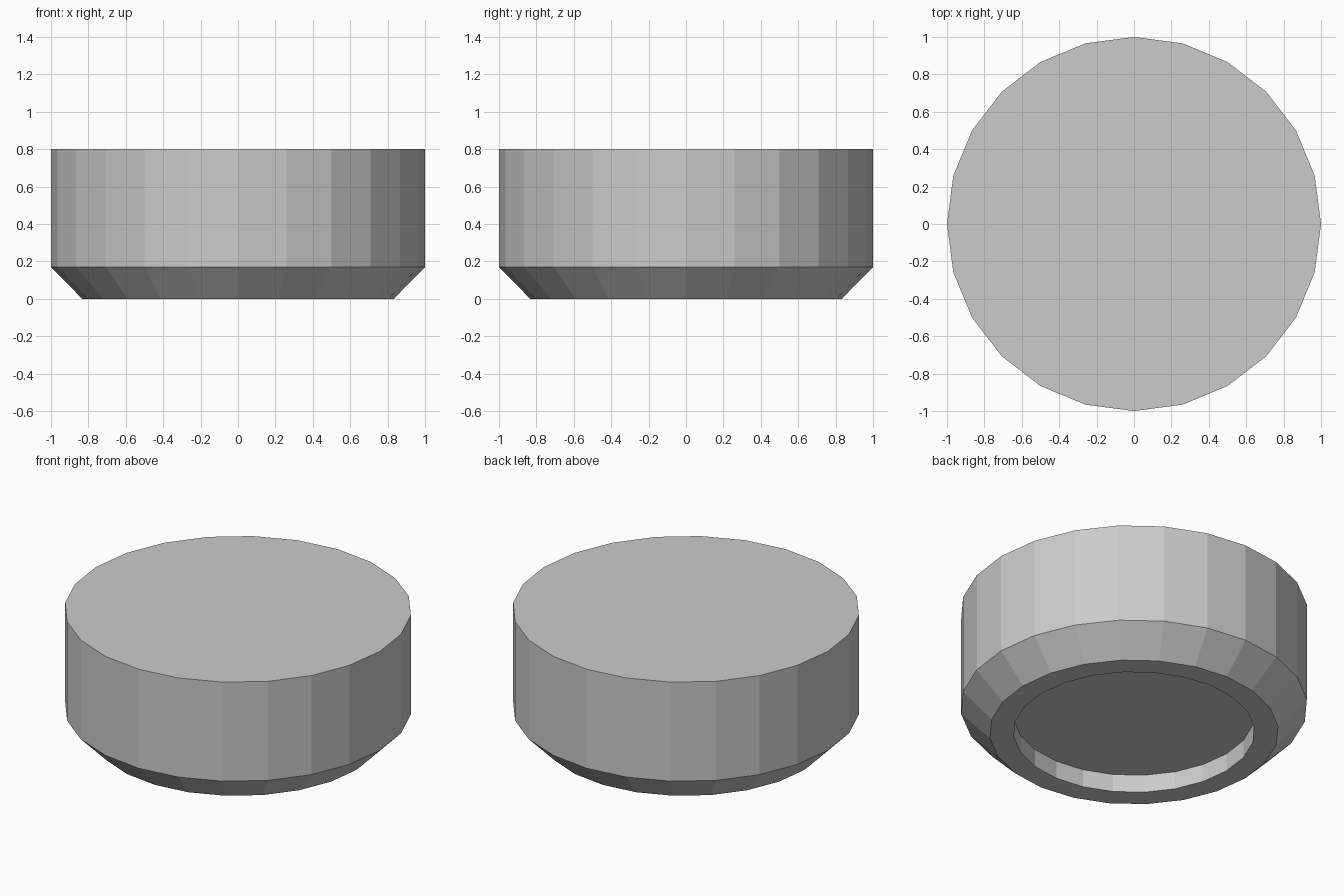
import bpy, bmesh
from math import cos, sin, tau

if "Cube" in bpy.data.objects:
    bpy.data.objects.remove(bpy.data.objects["Cube"])

SIDES = 24
# (radius, z) from the recessed underside, round the foot, up to the top
PROFILE = [(0.695, 0.113), (0.695, 0.0), (0.833, 0.0), (1.0, 0.17), (1.0, 0.8)]

bm = bmesh.new()
rings = [[bm.verts.new((r * cos(tau * i / SIDES), r * sin(tau * i / SIDES), z))
          for i in range(SIDES)] for r, z in PROFILE]

# Walls between neighbouring rings
for low, high in zip(rings, rings[1:]):
    for i in range(SIDES):
        j = (i + 1) % SIDES
        bm.faces.new((low[i], low[j], high[j], high[i]))

# Flat top and recess ceiling
bm.faces.new(rings[-1])
bm.faces.new(rings[0][::-1])
bmesh.ops.recalc_face_normals(bm, faces=bm.faces)

mesh = bpy.data.meshes.new("round_base")
bm.to_mesh(mesh)
bm.free()
bpy.context.collection.objects.link(bpy.data.objects.new("round_base", mesh))
